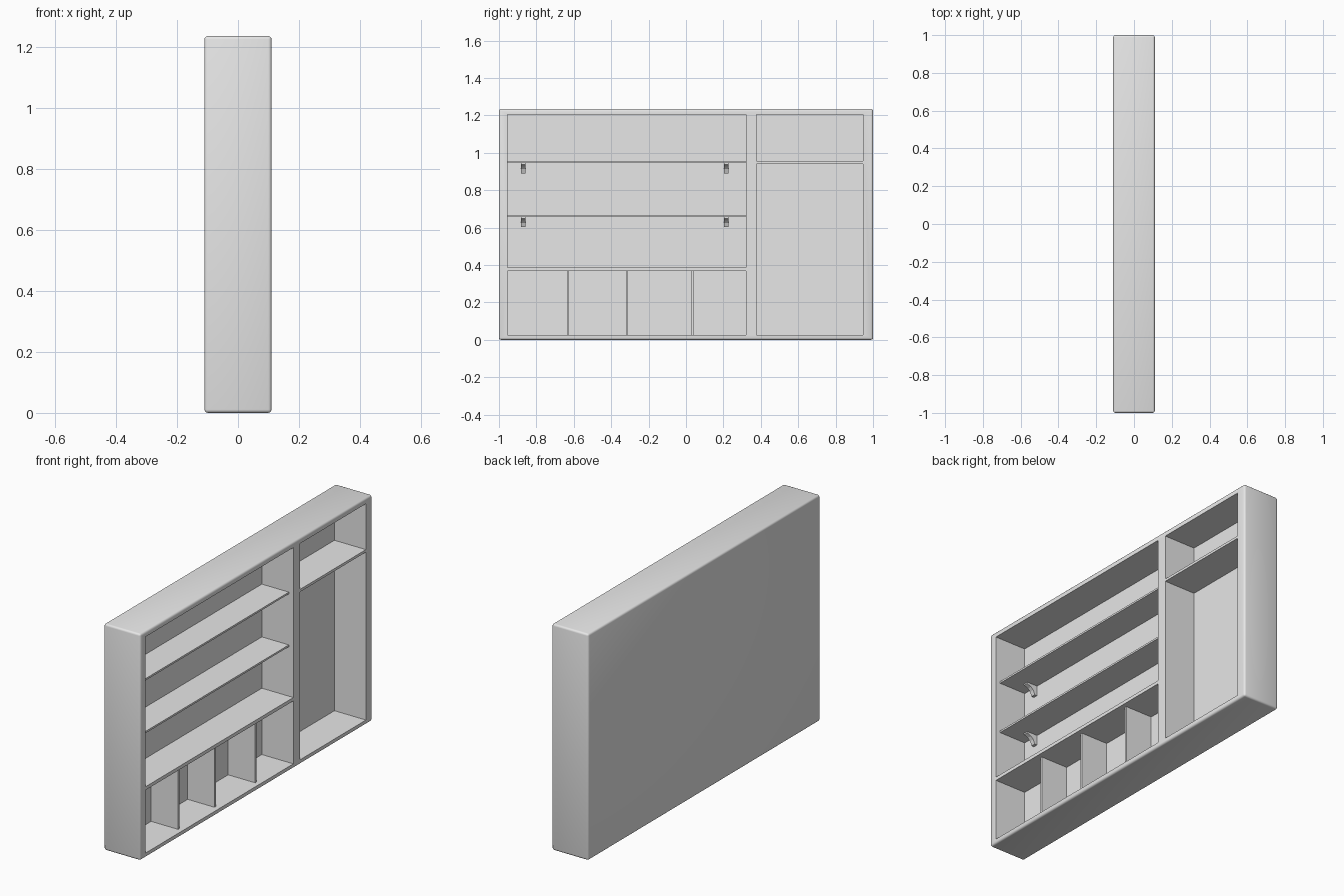
import bpy
import bmesh
from mathutils import Vector

cube = bpy.data.objects.get("Cube")
if cube:
    bpy.data.objects.remove(cube, do_unlink=True)

grey = bpy.data.materials.new("plain grey")
grey.use_nodes = True
grey.diffuse_color = (0.8, 0.8, 0.8, 1)
grey.node_tree.nodes["Principled BSDF"].inputs["Base Color"].default_value = (0.8, 0.8, 0.8, 1)

DEPTH, HEIGHT, BACK = 0.11, 1.235, -0.08
FRONT = 0.083  # front edge of the set-back boards


def add_object(name, bm):
    mesh = bpy.data.meshes.new(name)
    bm.to_mesh(mesh)
    bm.free()
    mesh.materials.append(grey)
    obj = bpy.data.objects.new(name, mesh)
    bpy.context.collection.objects.link(obj)
    return obj


def box(name, x, y, z):
    bm = bmesh.new()
    bmesh.ops.create_cube(bm, size=1)
    for v in bm.verts:
        v.co = Vector([(lo + hi) / 2 + c * (hi - lo) for c, (lo, hi) in zip(v.co, (x, y, z))])
    return add_object(name, bm)


def apply_modifier(obj, mod):
    bpy.context.view_layer.objects.active = obj
    bpy.ops.object.modifier_apply(modifier=mod.name)


# Cabinet body: rounded slab with four open bays
body = box("cabinet_body", (-DEPTH, DEPTH), (-1, 1), (0, HEIGHT))
bevel = body.modifiers.new("rounding", "BEVEL")
bevel.width, bevel.segments = 0.011, 3
apply_modifier(body, bevel)
LEFT, RIGHT = (-0.955, 0.32), (0.377, 0.946)
bays = [(LEFT, (0.387, 1.205)), (LEFT, (0.025, 0.368)),
        (RIGHT, (0.955, 1.205)), (RIGHT, (0.025, 0.941))]
for y, z in bays:
    cutter = box("bay_cutter", (BACK, 0.2), y, z)
    cutter.hide_render = True
    cut = body.modifiers.new("bay", "BOOLEAN")
    cut.object, cut.solver = cutter, "EXACT"
    apply_modifier(body, cut)
    bpy.data.objects.remove(cutter, do_unlink=True)
body.select_set(True)
bpy.context.view_layer.objects.active = body
bpy.ops.object.shade_smooth_by_angle()


def bracket(name, y, top):
    """Curved shelf support, thin towards the front of the shelf."""
    profile = [(BACK, 0), (-0.015, 0), (-0.015, -0.008), (-0.04, -0.018),
               (-0.055, -0.032), (-0.065, -0.055), (BACK, -0.055)]
    bm = bmesh.new()
    face = bm.faces.new([bm.verts.new((x, y - 0.0125, top + z)) for x, z in profile])
    side = bmesh.ops.extrude_face_region(bm, geom=[face])["geom"]
    bmesh.ops.translate(bm, vec=(0, 0.025, 0),
                        verts=[g for g in side if isinstance(g, bmesh.types.BMVert)])
    bmesh.ops.recalc_face_normals(bm, faces=bm.faces)
    add_object(name, bm)


# Long shelves with their brackets
for level, z in (("upper", 0.945), ("middle", 0.657)):
    box(level + "_shelf", (BACK, FRONT), LEFT, (z, z + 0.01))
    for side, y in (("front", -0.87), ("rear", 0.215)):
        bracket(f"{level}_{side}_bracket", y, z)

# Dividers of the lower compartments
for i, y in enumerate((-0.63, -0.315, 0.035)):
    box(f"divider_{i + 1}", (BACK, FRONT), (y - 0.005, y + 0.005), (0.025, 0.368))
